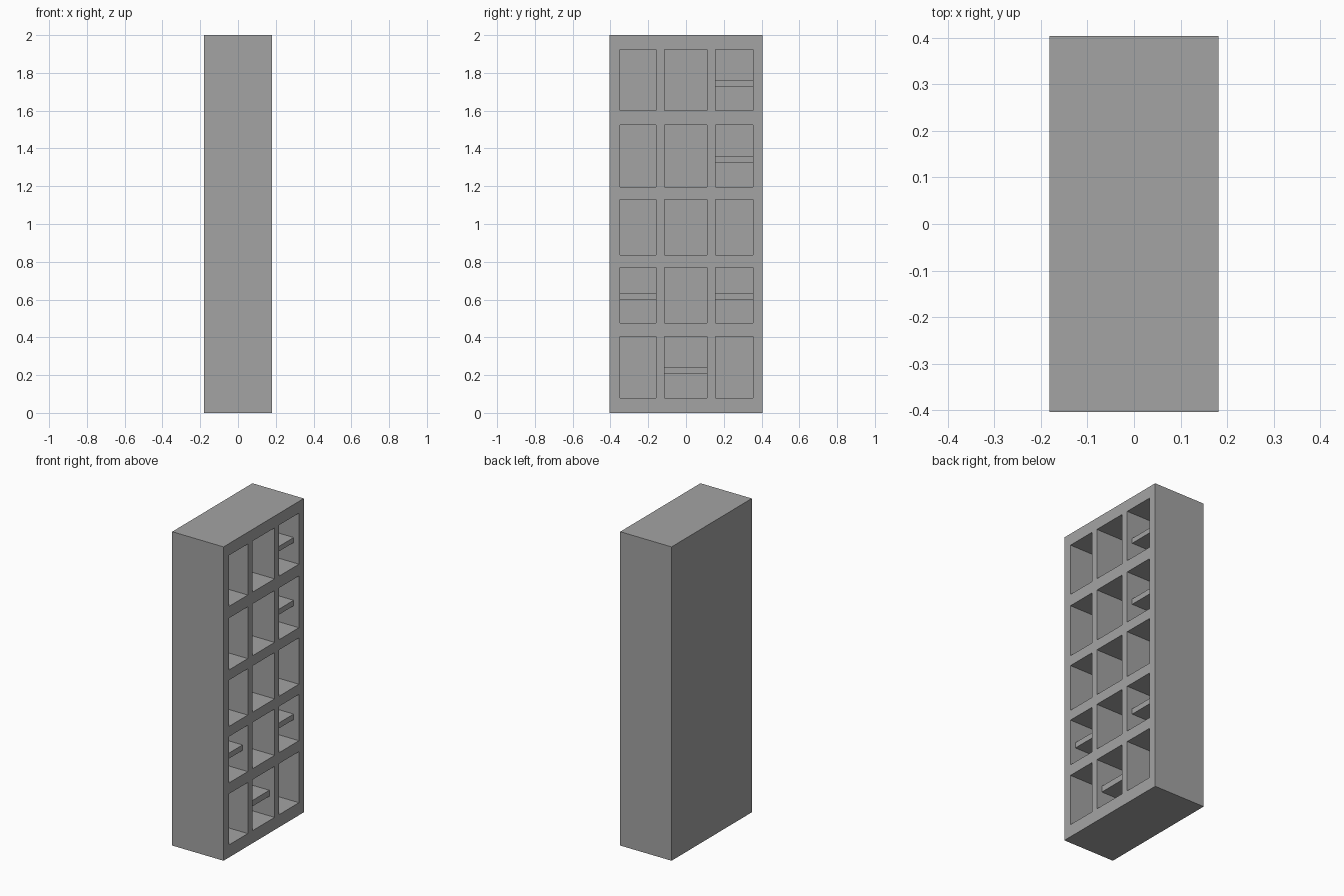
import bpy
import bmesh

cube = bpy.data.objects.get("Cube")
if cube:
    bpy.data.objects.remove(cube, do_unlink=True)

# Overall size and compartment layout
HALF_X, HALF_Y, HEIGHT = 0.181, 0.404, 2.0
BACK = -0.13                     # inner face of the back panel
SHELF_FRONT = HALF_X - 0.037     # shelves sit slightly behind the opening
COLUMNS = [(-0.35, -0.16), (-0.115, 0.11), (0.155, 0.355)]
ROWS = [(0.08, 0.405), (0.475, 0.77), (0.835, 1.13), (1.195, 1.525), (1.6, 1.925)]
# (column, underside, top) of each small shelf
SHELVES = [(1, 0.205, 0.243), (0, 0.6, 0.635), (2, 0.6, 0.635),
           (2, 1.325, 1.36), (2, 1.728, 1.76)]

# One plain grey finish
grey = bpy.data.materials.new("plain_grey")
grey.use_nodes = True
colour = (0.37, 0.37, 0.37, 1.0)
grey.diffuse_color = colour
for node in grey.node_tree.nodes:
    if node.type == "BSDF_PRINCIPLED":
        node.inputs["Base Color"].default_value = colour


def finish(name, bm):
    bmesh.ops.recalc_face_normals(bm, faces=bm.faces)
    mesh = bpy.data.meshes.new(name)
    bm.to_mesh(mesh)
    bm.free()
    mesh.materials.append(grey)
    obj = bpy.data.objects.new(name, mesh)
    bpy.context.collection.objects.link(obj)
    return obj


def box(name, x, y, z):
    bm = bmesh.new()
    bmesh.ops.create_cube(bm, size=1)
    for v in bm.verts:
        v.co = [r[0] if c < 0 else r[1] for c, r in zip(v.co, (x, y, z))]
    return finish(name, bm)


# Cabinet: a gridded open side whose cells are pushed inwards
ys = [-HALF_Y] + [y for col in COLUMNS for y in col] + [HALF_Y]
zs = [0.0] + [z for row in ROWS for z in row] + [HEIGHT]
bm = bmesh.new()
grid = [[bm.verts.new((HALF_X, y, z)) for z in zs] for y in ys]
cells = []
for i in range(len(ys) - 1):
    for j in range(len(zs) - 1):
        face = bm.faces.new((grid[i][j], grid[i + 1][j],
                             grid[i + 1][j + 1], grid[i][j + 1]))
        if i % 2 and j % 2:
            cells.append(face)

# Outer shell behind the grid
rim = [e for e in bm.edges if e.is_boundary]
shell = bmesh.ops.extrude_edge_only(bm, edges=rim)["geom"]
for v in shell:
    if isinstance(v, bmesh.types.BMVert):
        v.co.x = -HALF_X
bmesh.ops.contextual_create(bm, geom=[e for e in bm.edges if e.is_boundary])

# Compartments
for face in cells:
    pushed = bmesh.ops.extrude_discrete_faces(bm, faces=[face])["faces"][0]
    for v in pushed.verts:
        v.co.x = BACK
finish("cabinet", bm)

# Small shelves inside some compartments
for n, (col, low, high) in enumerate(SHELVES, 1):
    box(f"shelf_{n}", (BACK, SHELF_FRONT), COLUMNS[col], (low, high))
